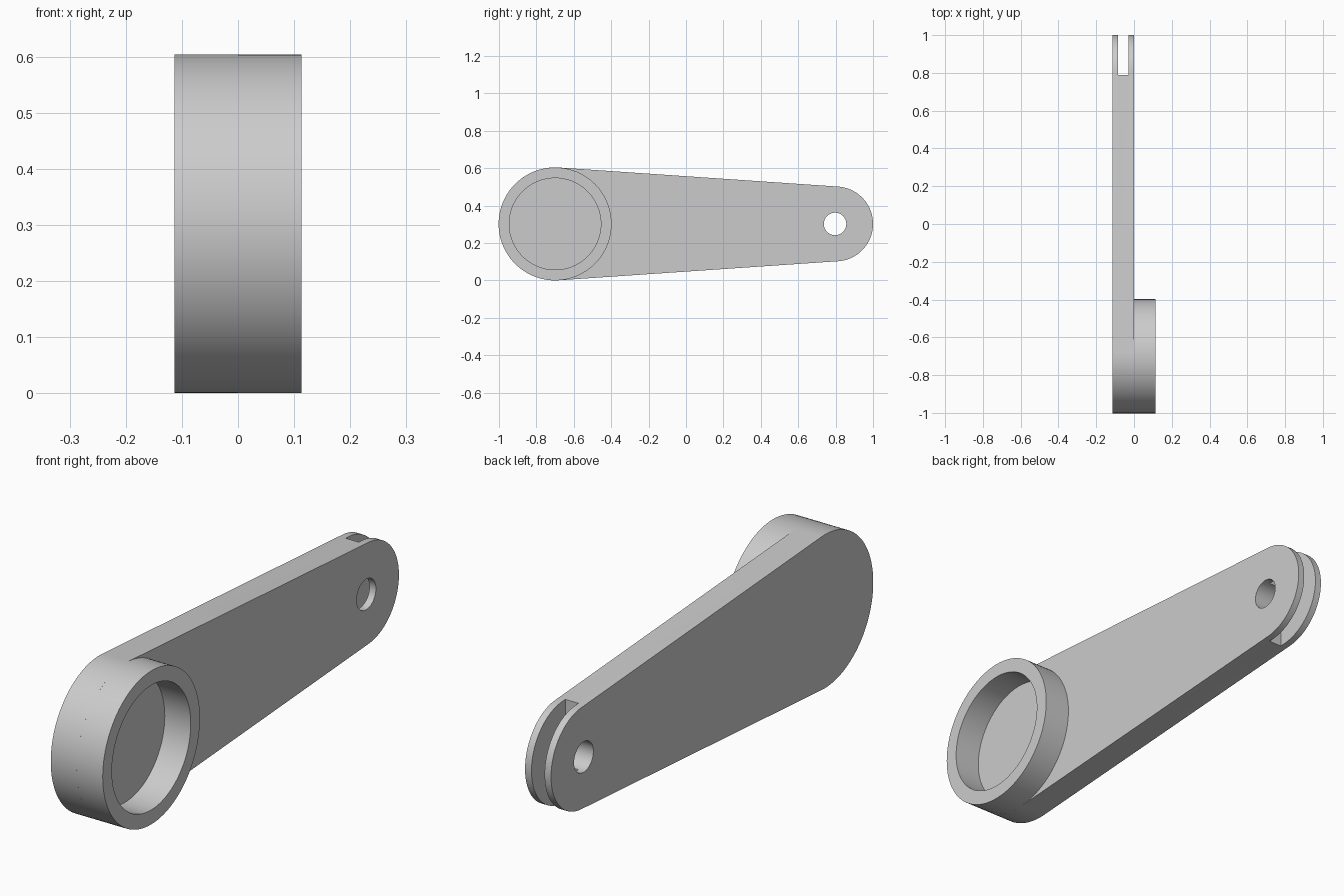
import bpy, bmesh, math

cube = bpy.data.objects.get("Cube")
if cube:
    bpy.data.objects.remove(cube, do_unlink=True)

MID = 0.302                      # height of the arm's centre line
BIG_Y, BIG_R = -0.7, 0.302       # boss end
TIP_Y, TIP_R = 0.8, 0.2          # fork end
HALF = 0.113                     # thickness of arm and of ring

grey = bpy.data.materials.new("light_grey")
grey.use_nodes = True
colour = (0.6, 0.6, 0.6, 1)
grey.diffuse_color = colour
grey.node_tree.nodes["Principled BSDF"].inputs["Base Color"].default_value = colour


def arc(y, r, start, end, n):
    """Points (y, z) along an arc around the centre line."""
    return [(y + r * math.cos(start + (end - start) * i / n),
             MID + r * math.sin(start + (end - start) * i / n)) for i in range(n + 1)]


def circle(y, r, n=96):
    return arc(y, r, 0, math.tau, n)[:-1]


def make_object(name, bm):
    bmesh.ops.recalc_face_normals(bm, faces=bm.faces)
    mesh = bpy.data.meshes.new(name)
    bm.to_mesh(mesh)
    bm.free()
    obj = bpy.data.objects.new(name, mesh)
    bpy.context.collection.objects.link(obj)
    mesh.materials.append(grey)
    return obj


def prism(name, profile, x0, x1):
    """Extrude a (y, z) profile along x."""
    bm = bmesh.new()
    face = bm.faces.new([bm.verts.new((x0, y, z)) for y, z in profile])
    side = bmesh.ops.extrude_face_region(bm, geom=[face])["geom"]
    bmesh.ops.translate(bm, vec=(x1 - x0, 0, 0),
                        verts=[v for v in side if isinstance(v, bmesh.types.BMVert)])
    return make_object(name, bm)


def activate(obj):
    bpy.ops.object.select_all(action='DESELECT')
    obj.select_set(True)
    bpy.context.view_layer.objects.active = obj


def cut(obj, cutter):
    mod = obj.modifiers.new("cut", 'BOOLEAN')
    mod.operation, mod.solver, mod.object = 'DIFFERENCE', 'EXACT', cutter
    activate(obj)
    bpy.ops.object.modifier_apply(modifier=mod.name)
    bpy.data.objects.remove(cutter, do_unlink=True)


# Tapered arm: two round ends joined by tangent lines
tangent = math.acos((BIG_R - TIP_R) / (TIP_Y - BIG_Y))
outline = arc(TIP_Y, TIP_R, -tangent, tangent, 48)
outline += arc(BIG_Y, BIG_R, tangent, math.tau - tangent, 64)
arm = prism("tapered_arm", outline, -HALF, 0)

# Pin hole and fork slot at the narrow end
cut(arm, prism("pin_hole_cutter", circle(TIP_Y - 0.003, 0.06, 64), -0.2, 0.1))
slot = [(0.79, -0.1), (1.1, -0.1), (1.1, 0.7), (0.79, 0.7)]
cut(arm, prism("slot_cutter", slot, -0.085, -0.028))

# Raised ring on the wide end, its recess closed by the arm
ring = prism("bearing_ring", circle(BIG_Y, BIG_R), 0, HALF)
cut(ring, prism("recess_cutter", circle(BIG_Y, 0.245), -0.1, 0.2))

for obj in (arm, ring):
    activate(obj)
    bpy.ops.object.shade_smooth_by_angle(angle=math.radians(30))
